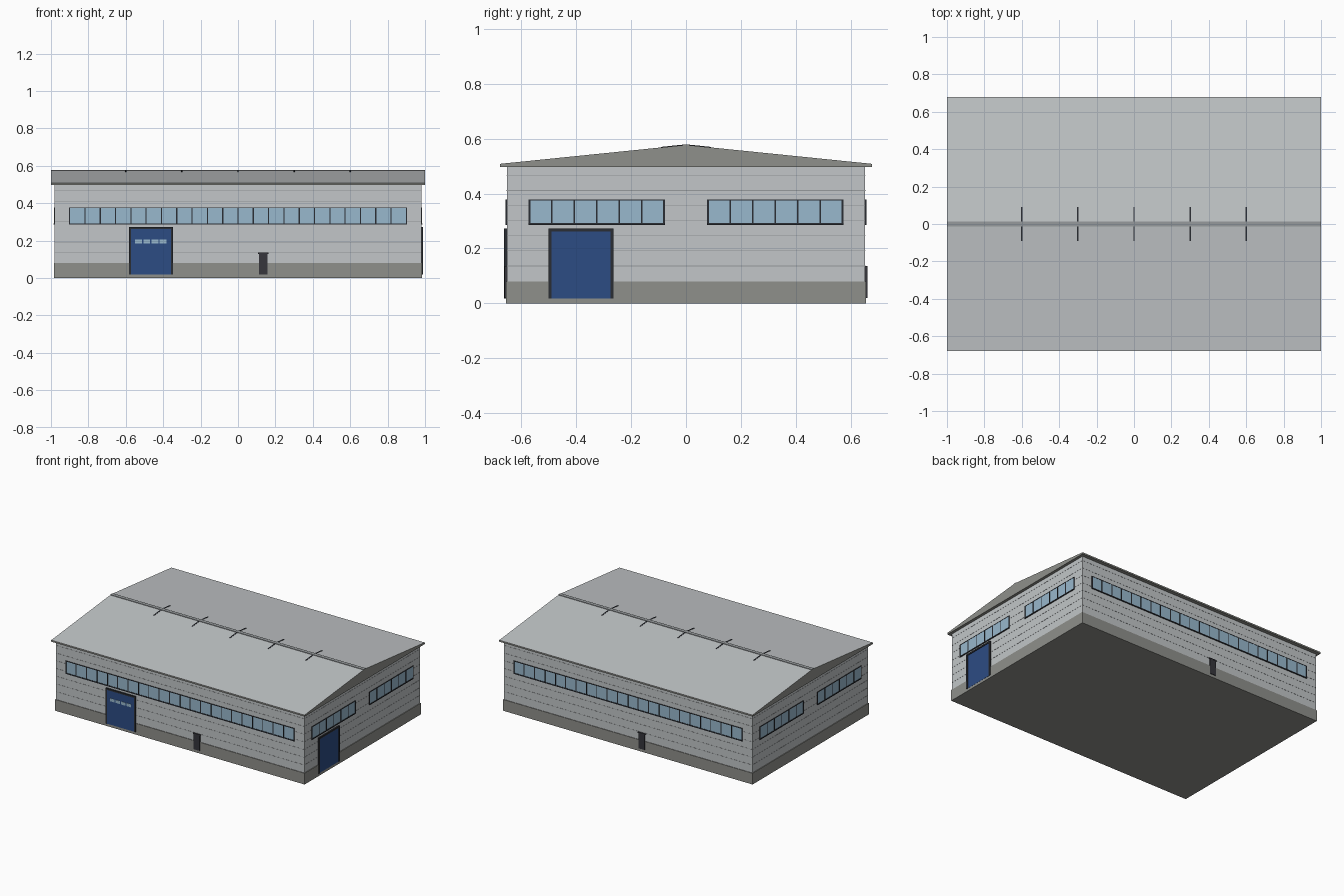
import bpy
import bmesh
from mathutils import Matrix, Vector
from math import pi, atan2

cube = bpy.data.objects.get("Cube")
if cube:
    bpy.data.objects.remove(cube, do_unlink=True)


def material(name, *rgb):
    lin = [((c / 255 + 0.055) / 1.055) ** 2.4 for c in rgb] + [1]
    m = bpy.data.materials.new(name)
    m.use_nodes = True
    m.diffuse_color = lin
    m.node_tree.nodes["Principled BSDF"].inputs["Base Color"].default_value = lin
    return m


WALL = material("light grey panels", 194, 198, 200)
TRIM = material("warm grey trim", 143, 144, 139)
SEAM = material("seam grey", 150, 154, 156)
GLASS = material("pale blue glass", 152, 184, 205)
DARK = material("dark frame", 42, 45, 51)
DOOR = material("charcoal door", 54, 54, 60)
BLUE = material("blue gate", 44, 76, 132)

HX, HY = 0.98, 0.652  # wall half sizes

# Each facade is a local frame: u to the viewer's right, depth outwards, z up
FACES = {
    "front": (Matrix.Translation((0, -HY, 0)), HX),
    "back": (Matrix.Rotation(pi, 4, "Z") @ Matrix.Translation((0, -HY, 0)), HX),
    "left": (Matrix.Rotation(pi / 2, 4, "Z") @ Matrix.Translation((0, -HX, 0)), HY),
    "right": (Matrix.Rotation(-pi / 2, 4, "Z") @ Matrix.Translation((0, -HX, 0)), HY),
}


def boxes(name, mat, items, frame=Matrix()):
    """One object from boxes given as (min corner, max corner)."""
    bm = bmesh.new()
    for lo, hi in items:
        lo, hi = Vector(lo), Vector(hi)
        place = Matrix.Translation((lo + hi) / 2) @ Matrix.Diagonal((*(hi - lo), 1))
        bmesh.ops.create_cube(bm, size=1, matrix=frame @ place)
    return finish(name, bm, mat)


def finish(name, bm, *mats):
    me = bpy.data.meshes.new(name)
    bm.to_mesh(me)
    bm.free()
    for m in mats:
        me.materials.append(m)
    ob = bpy.data.objects.new(name, me)
    bpy.context.collection.objects.link(ob)
    return ob


def plate(u0, u1, z0, z1, out):
    """Box on a facade standing out from the wall."""
    return (u0, -out, z0), (u1, 0.002, z1)


# Walls and plinth
boxes("walls", WALL, [((-HX, -HY, 0.07), (HX, HY, 0.5))])
boxes("plinth", TRIM, [((-HX - 0.005, -HY - 0.004, 0), (HX + 0.005, HY + 0.004, 0.08))])

# Horizontal cladding seams on every side
for side, (frame, half) in FACES.items():
    boxes(side + "_cladding_seams", SEAM,
          [plate(-half, half, 0.135 + i * 0.055, 0.137 + i * 0.055, 0.001)
           for i in range(7)], frame)


def window_band(name, side, u0, u1, panes):
    frame = FACES[side][0]
    z0, z1, bar = 0.29, 0.377, 0.003
    boxes(name + "_glass", GLASS, [plate(u0, u1, z0, z1, 0.003)], frame)
    step = (u1 - u0) / panes
    bars = [plate(u0 + i * step - bar, u0 + i * step + bar, z0, z1, 0.005)
            for i in range(panes + 1)]
    bars.append(plate(u0 - bar, u1 + bar, z0 - 0.004, z0 + 0.003, 0.006))
    bars.append(plate(u0 - bar, u1 + bar, z1 - 0.002, z1 + 0.001, 0.005))
    boxes(name + "_frame", DARK, bars, frame)


# Window bands
for side in ("front", "back"):
    window_band(side + "_windows", side, -0.9, 0.9, 22)
for side in ("left", "right"):
    window_band(side + "_windows_a", side, -0.57, -0.08, 6)
    window_band(side + "_windows_b", side, 0.08, 0.57, 6)


def gate(name, side, u0, u1):
    frame, z0, z1, w = FACES[side][0], 0.018, 0.272, 0.011
    boxes(name + "_panel", BLUE, [plate(u0 + w, u1 - w, z0, z1 - w, 0.006)], frame)
    boxes(name + "_frame", DARK, [plate(u0, u0 + w, z0, z1, 0.01),
                                  plate(u1 - w, u1, z0, z1, 0.01),
                                  plate(u0, u1, z1 - w, z1, 0.01)], frame)


# Roller gates, the front one with four small lights
gate("front_gate", "front", -0.583, -0.347)
gate("left_gate", "left", -0.5, -0.264)
boxes("front_gate_lights", GLASS,
      [plate(-0.55 + i * 0.0435, -0.513 + i * 0.0435, 0.186, 0.207, 0.008)
       for i in range(4)], FACES["front"][0])

# Personnel doors with a small lintel
for side, u in (("front", 0.135), ("back", 0.11)):
    boxes(side + "_door", DOOR, [plate(u - 0.024, u + 0.024, 0.02, 0.13, 0.008),
                                 plate(u - 0.029, u + 0.029, 0.129, 0.136, 0.009)],
          FACES[side][0])

# Gabled roof: extruded profile, light slopes and trim-coloured ends
EAVE, LOW, HIGH, RIDGE = 0.678, 0.497, 0.508, 0.577
bm = bmesh.new()
profile = [(-EAVE, LOW), (EAVE, LOW), (EAVE, HIGH), (0, RIDGE), (-EAVE, HIGH)]
end = bm.faces.new([bm.verts.new((-1, y, z)) for y, z in profile])
grown = bmesh.ops.extrude_face_region(bm, geom=[end])["geom"]
bmesh.ops.translate(bm, vec=(2, 0, 0),
                    verts=[v for v in grown if isinstance(v, bmesh.types.BMVert)])
bmesh.ops.recalc_face_normals(bm, faces=bm.faces)
bm.normal_update()
for f in bm.faces:
    f.material_index = 0 if f.normal.z > 0.5 else 1
finish("roof", bm, WALL, TRIM)

# Ridge cap and the thin bars crossing it, laid along both slopes
boxes("ridge_cap", SEAM, [((-1, -0.013, 0.572), (1, 0.013, 0.579))])
slope = atan2(RIDGE - HIGH, EAVE)
for name, sign in (("front", 1), ("back", -1)):
    frame = Matrix.Translation((0, 0, RIDGE)) @ Matrix.Rotation(sign * slope, 4, "X")
    near, far = sorted((-sign * 0.012, -sign * 0.092))
    boxes(name + "_ridge_bars", DARK,
          [((x * 0.3 - 0.004, near, -0.002), (x * 0.3 + 0.004, far, 0.002))
           for x in range(-2, 3)], frame)
